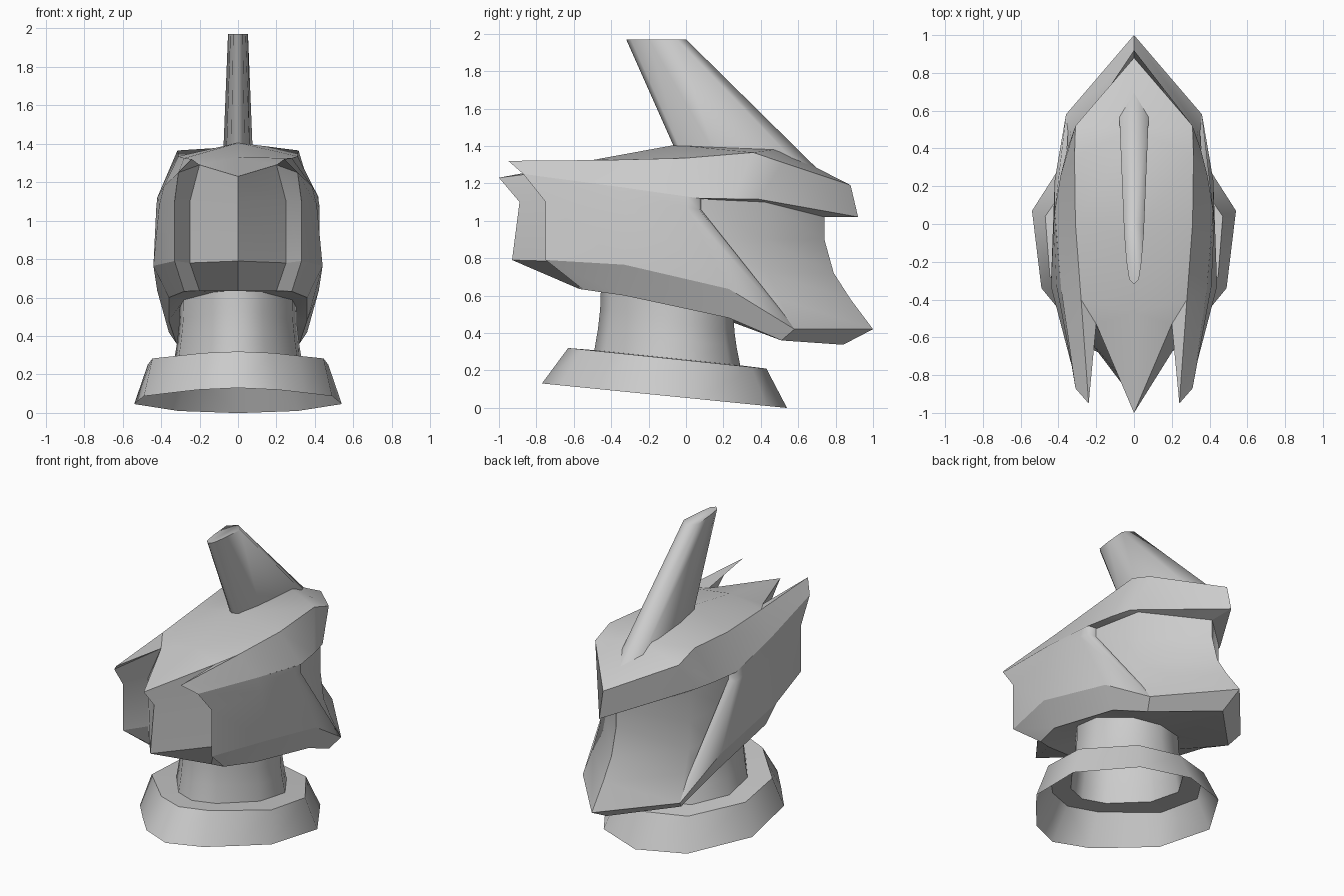
import bpy, bmesh, math

if "Cube" in bpy.data.objects:
    bpy.data.objects.remove(bpy.data.objects["Cube"])

grey = bpy.data.materials.new("plain_grey")
grey.diffuse_color = (0.6, 0.6, 0.6, 1)
grey.use_nodes = True
grey.node_tree.nodes["Principled BSDF"].inputs["Base Color"].default_value = grey.diffuse_color


def make(name, polys, angle=32):
    """Build a half part from polygons, mirror it over x and weld the seam."""
    bm = bmesh.new()
    for poly in polys:
        for s in (1, -1):
            pts = [(x * s, y, z) for x, y, z in poly][::s]
            uniq = [p for i, p in enumerate(pts) if p != pts[i - 1]]
            if len(uniq) > 2:
                bm.faces.new([bm.verts.new(p) for p in uniq])
    bmesh.ops.remove_doubles(bm, verts=bm.verts, dist=0.0005)
    bmesh.ops.recalc_face_normals(bm, faces=bm.faces)
    me = bpy.data.meshes.new(name)
    bm.to_mesh(me)
    bm.free()
    me.materials.append(grey)
    ob = bpy.data.objects.new(name, me)
    bpy.context.collection.objects.link(ob)
    bpy.ops.object.select_all(action='DESELECT')
    ob.select_set(True)
    bpy.context.view_layer.objects.active = ob
    bpy.ops.object.shade_smooth_by_angle(angle=math.radians(angle))
    return ob


def loft(rows):
    """Quads between neighbouring rows of points."""
    return [[a[i], a[i + 1], b[i + 1], b[i]]
            for a, b in zip(rows, rows[1:]) for i in range(len(a) - 1)]


def tilted(outline, z0, slope):
    return [(x, y, z0 - slope * y) for x, y in outline]


# Collar: flared, tilted band with an open bottom and a flat top ledge
foot = [(0, -.77), (.21, -.67), (.35, -.51), (.49, -.34), (.54, .07), (.31, .43), (0, .54)]
rim = [(0, -.63), (.18, -.555), (.31, -.42), (.445, -.28), (.47, .04), (.26, .35), (0, .43)]
throat = [(0, -.48), (.14, -.42), (.225, -.31), (.31, -.2), (.335, .03), (.2, .24), (0, .30)]


def neck_ring(k, z0, slope):
    return tilted([(x * k, (y + .09) * k - .1) for x, y in throat], z0, slope)


neck_base = neck_ring(1, .257, .104)
neck_top = neck_ring(.91, .548, .2)
make("collar", loft([tilted(foot, .053, .1), tilted(rim, .254, .104)]), 60)
make("collar_ledge", loft([tilted(rim, .254, .104), neck_base]))

# Neck: waisted tube
make("neck", loft([neck_base, neck_ring(.95, .36, .13),
                   neck_ring(.92, .45, .17), neck_top]), 60)

# Face shell: three forward lobes, cheeks and a swept rear cheek edge
notch = (.2, -.53, 1.29)
brow = [(0, -1, 1.23), notch, (.31, -.87, 1.25), (.385, -.35, 1.18),
        (.415, 0, 1.13), (.42, .07, 1.12), (.37, .08, 1.12)]
mid = [(0, -.89, 1.1), (.25, -.6, 1.1), (.33, -.75, 1.1), (.41, -.33, 1.08),
       (.425, 0, 1.07), (.42, .07, 1.06), (.37, .08, 1.06)]
jaw = [(0, -.93, .79), (.25, -.6, .78), (.33, -.75, .79), (.44, -.33, .765),
       (.42, .23, .635), (.36, .58, .42), (.345, .58, .43)]
make("face_shell", loft([brow, mid, jaw]), 85)

# Underside: slopes in from the jaw and closes around the neck
under_rim = jaw[:6] + [(0, 1, .42)]
under = [(0, -.57, .635), (.2, -.57, .635), (.28, -.55, .632), (.36, -.33, .60),
         (.36, .23, .48), (.32, .51, .36), (0, .84, .337)]
make("underside", loft([under_rim, under, neck_top]))

# Nape: inset rear wall curving out to a pointed flare
make("nape", loft([
    [(.37, .03, 1.12), (.32, .42, 1.10), (0, .74, 1.02)],
    [(.365, .12, .90), (.32, .42, .90), (0, .74, .90)],
    [(.36, .27, .72), (.33, .44, .72), (0, .79, .72)],
    [(.355, .42, .58), (.34, .50, .58), (0, .88, .58)],
    [(.36, .58, .42), (.36, .58, .42), (0, 1, .42)]]), 60)

# Cap: top plate with notched front, sloped sides and an overhanging brim
tip = brow[0]
edge = [(.24, -.95, 1.32), (.28, -.4, 1.325), (.31, 0, 1.335),
        (.315, .36, 1.365), (.31, .52, 1.31), (0, .88, 1.19)]
ridge = [(0, -.47, 1.33), (0, -.06, 1.405), (0, .5, 1.385)]
brim = [brow[2], brow[3], brow[5], (.39, .25, 1.117), (.355, .39, 1.115), (0, .92, 1.02)]
brim_in = [(.37, .03, 1.12), (.35, .2, 1.11), (.32, .42, 1.10), (0, .74, 1.02)]
make("cap", [[tip, notch, ridge[0]],
             [edge[0], notch, edge[1]], [notch, ridge[0], edge[1]],
             [edge[0], brim[0], notch],
             [ridge[0], ridge[1], edge[2], edge[1]],
             [ridge[1], ridge[2], edge[3], edge[2]],
             [ridge[2], edge[4], edge[3]], [ridge[2], edge[5], edge[4]]]
     + loft([edge, brim]) + loft([brim[2:], brim_in]), 30)

# Crest: tall swept fin with a rounded front and pointed back
top = [(0, -.32, 1.97), (.025, -.295, 1.97), (.04, -.2, 1.97), (.052, -.05, 1.97), (0, 0, 1.97)]
low = [(0, -.06, 1.385), (.035, -.03, 1.38), (.06, .15, 1.37), (.078, .58, 1.32), (0, .70, 1.28)]
make("crest", loft([low, top]) + [top], 80)
